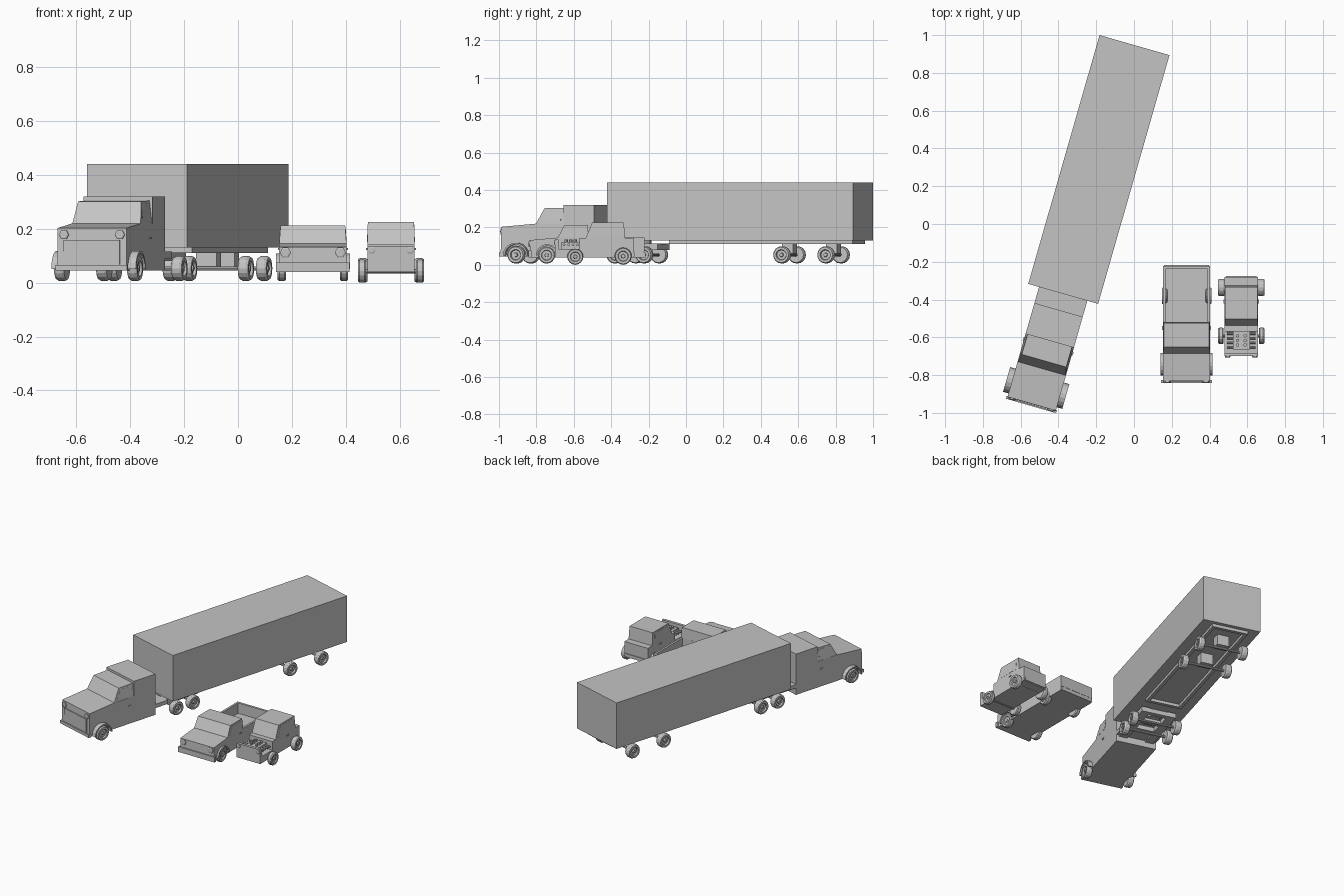
import bpy, bmesh, math
from mathutils import Matrix, Vector

if "Cube" in bpy.data.objects:
    bpy.data.objects.remove(bpy.data.objects["Cube"])

mat = bpy.data.materials.new("plain_grey")
mat.diffuse_color = (0.55, 0.55, 0.55, 1)
mat.use_nodes = True
mat.node_tree.nodes["Principled BSDF"].inputs["Base Color"].default_value = mat.diffuse_color

# Placement frames: the lorry is turned 16 degrees, the cars are straight
TRUCK = Matrix.Translation((-0.375, -0.37, 0)) @ Matrix.Rotation(math.radians(-16), 4, 'Z')
PICKUP = Matrix.Translation((0.278, 0, 0))
ROD = Matrix.Translation((0.568, 0, 0))


def finish(name, bm, frame):
    bmesh.ops.recalc_face_normals(bm, faces=bm.faces)
    me = bpy.data.meshes.new(name)
    bm.to_mesh(me)
    bm.free()
    me.materials.append(mat)
    ob = bpy.data.objects.new(name, me)
    ob.matrix_world = frame
    bpy.context.collection.objects.link(ob)
    return ob


def prism(name, frame, pts, x0=None, x1=None):
    """Side profile of (y, z) or (y, z, half_width) points, extruded across x."""
    bm = bmesh.new()
    ends = []
    for s in (-1, 1):
        ends.append([bm.verts.new(((s * p[2]) if len(p) > 2 else (x0 if s < 0 else x1), p[0], p[1]))
                     for p in pts])
    a, b = ends
    n = len(pts)
    bm.faces.new(a)
    bm.faces.new(b[::-1])
    for i in range(n):
        j = (i + 1) % n
        bm.faces.new((a[i], b[i], b[j], a[j]))
    return finish(name, bm, frame)


def box(name, frame, x0, x1, y0, y1, z0, z1):
    return prism(name, frame, [(y0, z0), (y1, z0), (y1, z1), (y0, z1)], x0, x1)


def lathe(name, frame, loc, prof, n=16, axis='X'):
    """Turn (radius, offset) points round an axis; first and last rings are capped."""
    bm = bmesh.new()
    rings = []
    for r, o in prof:
        ring = []
        for i in range(n):
            t = 2 * math.pi * i / n
            c, s = r * math.cos(t), r * math.sin(t)
            v = {'X': (o, c, s), 'Y': (c, o, s), 'Z': (c, s, o)}[axis]
            ring.append(bm.verts.new(Vector(v) + Vector(loc)))
        rings.append(ring)
    for a, b in zip(rings, rings[1:]):
        for i in range(n):
            j = (i + 1) % n
            bm.faces.new((a[i], a[j], b[j], b[i]))
    bm.faces.new(rings[0])
    bm.faces.new(rings[-1])
    return finish(name, bm, frame)


def axle(name, frame, y, z, r, inner, outer):
    """A pair of wheels with dished hubs, joined by a thin shaft."""
    for s, side in ((-1, "left"), (1, "right")):
        w = outer - inner
        prof = [(r * .9, inner), (r, inner + w * .2), (r, outer - w * .2), (r * .9, outer),
                (r * .62, outer), (r * .55, outer - w * .25), (r * .25, outer - w * .25),
                (r * .2, outer - w * .05)]
        lathe(f"{name}_wheel_{side}", frame, (0, y, z), [(p, s * o) for p, o in prof])
    lathe(f"{name}_shaft", frame, (0, y, z), [(.008, -inner), (.008, inner)], 8)


def fenders(name, frame, y, z, r, inner, outer):
    arc = [math.radians(a) for a in range(0, 181, 20)]
    pts = [(y + r * math.cos(t), z + r * math.sin(t)) for t in arc]
    q = r - .009
    pts += [(y + q * math.cos(t), z + q * math.sin(t)) for t in reversed(arc)]
    prism(name + "_left", frame, pts, -outer, -inner)
    prism(name + "_right", frame, pts, inner, outer)


def cabin(name, frame, pts, window=True):
    """Tapered cabin top with thin window plates on both sides."""
    prism(name, frame, pts)
    if window:
        n = len(pts)
        cy, cz, cw = (sum(p[k] for p in pts) / n for k in range(3))
        prism(name + "_side_windows", frame,
              [(cy + .75 * (y - cy), cz + .75 * (z - cz), cw + .75 * (w - cw) + .001)
               for y, z, w in pts])


def lamps(name, frame, x, y, z, r):
    for s, side in ((-1, "left"), (1, "right")):
        lathe(f"{name}_{side}", frame, (s * x, y, z), [(r, .008), (r, -.005), (r * .7, -.007)], 6, 'Y')


def handles(name, frame, x, y, z):
    for s, side in ((-1, "left"), (1, "right")):
        a, b = sorted((s * (x - .002), s * (x + .005)))
        box(f"{name}_{side}", frame, a, b, y - .01, y + .01, z - .003, z + .003)


# Trailer
box("trailer_box", TRUCK, -.1925, .1925, 0, 1.37, .13, .44)
for s in (-1, 1):
    a, b = sorted((s * .098, s * .12))
    box("trailer_rail", TRUCK, a, b, .324, 1.345, .11, .131)
for y in (.324, 1.323):
    box("trailer_cross_rail", TRUCK, -.12, .12, y, y + .022, .11, .131)
for y in (.961, 1.206):
    axle("trailer", TRUCK, y, .053, .046, .125, .165)
    box("trailer_suspension", TRUCK, -.04, .04, y - .03, y + .03, .06, .131)

# Tractor body
prism("tractor_body", TRUCK, [(-.608, .045), (-.088, .045), (-.088, .21), (-.262, .22),
                              (-.41, .22), (-.605, .203)], -.133, .133)
box("tractor_sleeper", TRUCK, -.133, .133, -.258, -.088, .2, .32)
cabin("tractor_cabin", TRUCK, [(-.412, .218, .132), (-.258, .218, .132),
                               (-.258, .305, .122), (-.368, .302, .122)])
box("tractor_bumper", TRUCK, -.138, .138, -.617, -.6, .045, .065)
box("tractor_grille", TRUCK, -.108, .108, -.612, -.6, .068, .158)
lamps("tractor_headlight", TRUCK, .108, -.607, .178, .019)
handles("tractor_door_handle", TRUCK, .133, -.29, .165)
axle("tractor_front", TRUCK, -.518, .053, .047, .122, .16)
fenders("tractor_fender", TRUCK, -.518, .05, .068, .125, .163)

# Tractor chassis behind the sleeper
box("tractor_deck", TRUCK, -.133, .133, -.09, .01, .09, .115)
for s in (-1, 1):
    a, b = sorted((s * .06, s * .115))
    box("chassis_rail", TRUCK, a, b, -.09, .26, .08, .113)
for y in (.02, .12, .23):
    box("chassis_cross_bar", TRUCK, -.115, .115, y, y + .03, .08, .11)
lathe("coupling_plate", TRUCK, (0, .13, 0), [(.06, .105), (.06, .131)], 16, 'Z')
for y in (.065, .195):
    axle("tractor_rear", TRUCK, y, .053, .046, .125, .165)

# Pickup
prism("pickup_body", PICKUP, [(-.835, .04), (-.52, .04), (-.52, .145), (-.688, .145),
                              (-.832, .132)], -.125, .125)
cabin("pickup_cabin", PICKUP, [(-.687, .143, .125), (-.52, .143, .125),
                               (-.525, .212, .12), (-.65, .212, .12)])
box("pickup_bed_floor", PICKUP, -.125, .125, -.525, -.225, .04, .075)
for s in (-1, 1):
    a, b = sorted((s * .111, s * .125))
    box("pickup_bed_side", PICKUP, a, b, -.525, -.225, .07, .145)
box("pickup_tailgate", PICKUP, -.125, .125, -.237, -.222, .07, .145)
box("pickup_front_bumper", PICKUP, -.136, .136, -.842, -.825, .04, .075)
box("pickup_rear_bumper", PICKUP, -.12, .12, -.225, -.217, .04, .065)
lamps("pickup_headlight", PICKUP, .102, -.834, .112, .021)
handles("pickup_door_handle", PICKUP, .125, -.55, .125)
axle("pickup_front", PICKUP, -.745, .051, .045, .1, .131)
axle("pickup_rear", PICKUP, -.38, .051, .045, .1, .131)
fenders("pickup_fender", PICKUP, -.742, .05, .06, .115, .137)

# Hot rod
prism("hot_rod_body", ROD, [(-.7, .04), (-.28, .04), (-.28, .142), (-.57, .142),
                            (-.57, .085), (-.7, .085)], -.088, .088)
cabin("hot_rod_cabin", ROD, [(-.537, .14, .088), (-.325, .14, .088),
                             (-.333, .226, .086), (-.502, .226, .086)])
box("hot_rod_radiator", ROD, -.088, .088, -.7, -.682, .04, .135)
box("hot_rod_rear_bumper", ROD, -.08, .08, -.282, -.275, .045, .065)
lamps("hot_rod_headlight", ROD, .072, -.7, .12, .014)
handles("hot_rod_door_handle", ROD, .088, -.41, .125)
axle("hot_rod_front", ROD, -.592, .043, .043, .093, .122)
axle("hot_rod_rear", ROD, -.336, .046, .046, .088, .122)

# Exposed engine with cylinder caps and side pipes
box("engine_block", ROD, -.045, .045, -.665, -.565, .08, .122)
for i in range(4):
    y = -.652 + i * .024
    for s in (-1, 1):
        lathe("exhaust_pipe", ROD, (0, y, .107), [(.007, s * .04), (.007, s * .076)], 8)
        if i < 3:
            lathe("intake_cap", ROD, (s * .02, y + .012, 0), [(.009, .118), (.009, .135)], 8, 'Z')
